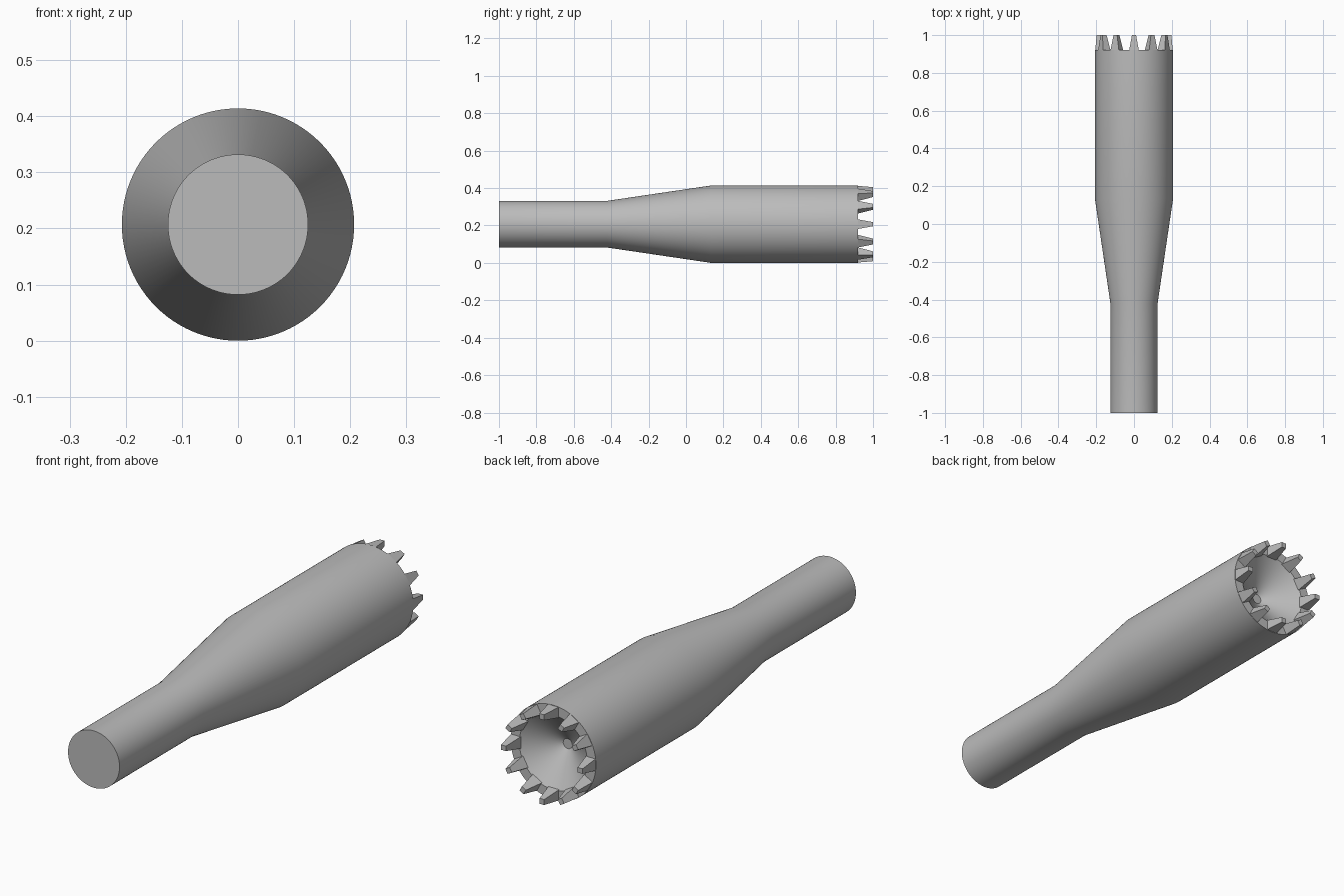
import bpy, bmesh, math
from mathutils import Matrix, Vector

cube = bpy.data.objects.get("Cube")
if cube:
    bpy.data.objects.remove(cube, do_unlink=True)

R = 0.207            # body radius, also axis height
TEETH = 12
RIM_Y = 0.92

grey = bpy.data.materials.new("plain grey")
grey.use_nodes = True
grey.diffuse_color = (0.5, 0.5, 0.5, 1)
grey.node_tree.nodes["Principled BSDF"].inputs["Base Color"].default_value = (0.5, 0.5, 0.5, 1)


def add_object(name, bm):
    bmesh.ops.recalc_face_normals(bm, faces=bm.faces)
    mesh = bpy.data.meshes.new(name)
    bm.to_mesh(mesh)
    bm.free()
    mesh.materials.append(grey)
    obj = bpy.data.objects.new(name, mesh)
    obj.location.z = R
    bpy.context.collection.objects.link(obj)
    return obj


# Turned body: thin shank, taper, thick barrel, rim and conical recess (radius, y)
profile = [(0, -1), (0.125, -1), (0.125, -0.42), (R, 0.135), (R, RIM_Y),
           (0.165, RIM_Y), (0.022, 0.82), (0, 0.82)]
bm = bmesh.new()
verts = [bm.verts.new((r, y, 0)) for r, y in profile]
edges = [bm.edges.new(pair) for pair in zip(verts, verts[1:])]
bmesh.ops.spin(bm, geom=verts + edges, cent=(0, 0, 0), axis=(0, 1, 0),
               angle=math.tau, steps=96, use_merge=True)
bmesh.ops.remove_doubles(bm, verts=bm.verts, dist=0.0001)
body = add_object("turned_body", bm)
bpy.context.view_layer.objects.active = body
body.select_set(True)
bpy.ops.object.shade_smooth_by_angle(angle=math.radians(25))

# Crown of tapered teeth around the rim
bm = bmesh.new()
for i in range(TEETH):
    turn = Matrix.Rotation(math.tau * i / TEETH, 3, 'Y')
    rings = []
    for y, inner, outer, half in ((RIM_Y - 0.003, 0.158, 0.205, 0.026),
                                  (1.0, 0.174, 0.198, 0.011)):
        corners = ((-half, inner), (half, inner), (half, outer), (-half, outer))
        rings.append([bm.verts.new(turn @ Vector((x, y, r))) for x, r in corners])
    low, high = rings
    bm.faces.new(low)
    bm.faces.new(high)
    for k in range(4):
        n = (k + 1) % 4
        bm.faces.new((low[k], low[n], high[n], high[k]))
add_object("crown_teeth", bm)
